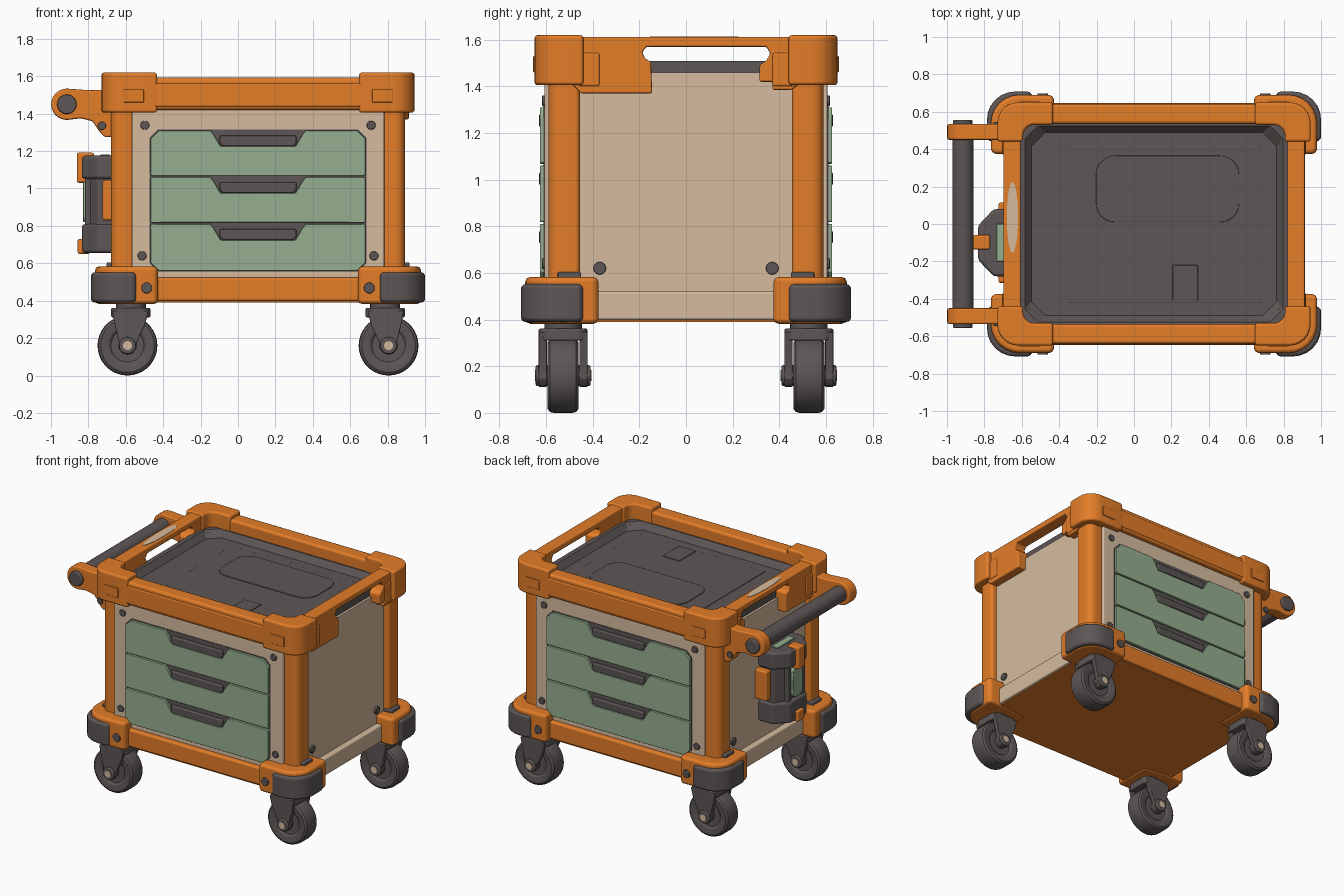
import bpy, bmesh, math
from mathutils import Vector

if "Cube" in bpy.data.objects:
    bpy.data.objects.remove(bpy.data.objects["Cube"])

C = 0.107  # x centre of the cabinet (the push handle sticks out on -x)


def material(name, rgb):
    m = bpy.data.materials.new(name)
    m.diffuse_color = (*rgb, 1)
    m.use_nodes = True
    m.node_tree.nodes["Principled BSDF"].inputs["Base Color"].default_value = m.diffuse_color
    return m


ORANGE = material("orange_frame", (0.77, 0.205, 0.022))
DARK = material("dark_grey", (0.11, 0.092, 0.092))
BEIGE = material("beige_panel", (0.67, 0.50, 0.345))
GREEN = material("sage_green", (0.30, 0.43, 0.275))


def loft(name, rings, mat, bevel=0.0, sx=1, sy=1, o=C, seg=2):
    """Join equal rings of 3D points, cap both ends, mirror by sx / sy."""
    bm = bmesh.new()
    vs = [[bm.verts.new((o + sx * p[0], sy * p[1], p[2])) for p in r] for r in rings]
    n = len(vs[0])
    for a, b in zip(vs, vs[1:]):
        for i in range(n):
            bm.faces.new((a[i], a[(i + 1) % n], b[(i + 1) % n], b[i]))
    bm.faces.new(vs[0])
    bm.faces.new(vs[-1])
    bmesh.ops.recalc_face_normals(bm, faces=bm.faces)
    me = bpy.data.meshes.new(name)
    bm.to_mesh(me)
    bm.free()
    me.materials.append(mat)
    me.shade_smooth()
    me.set_sharp_from_angle(angle=math.radians(22))
    ob = bpy.data.objects.new(name, me)
    bpy.context.collection.objects.link(ob)
    if bevel:
        b = ob.modifiers.new("bevel", 'BEVEL')
        b.width, b.segments, b.limit_method = bevel, seg, 'ANGLE'
        b.angle_limit = math.radians(35)
        b.harden_normals = True
    return ob


def place(p, axis, h):
    return {'x': (h, p[0], p[1]), 'y': (p[0], h, p[1]), 'z': (p[0], p[1], h)}[axis]


def prism(name, pts, axis, lo, hi, mat, bevel=0.0, **k):
    return loft(name, [[place(p, axis, h) for p in pts] for h in (lo, hi)], mat, bevel, **k)


def box(name, x0, x1, y0, y1, z0, z1, mat, bevel=0.0, **k):
    return prism(name, [(x0, y0), (x1, y0), (x1, y1), (x0, y1)], 'z', z0, z1, mat, bevel, **k)


def circle(c, r, n=28):
    return [(c[0] + r * math.cos(2 * math.pi * i / n), c[1] + r * math.sin(2 * math.pi * i / n)) for i in range(n)]


def cyl(name, c, r, axis, lo, hi, mat, bevel=0.0, **k):
    return prism(name, circle(c, r), axis, lo, hi, mat, bevel, **k)


def fillet(pts, n=6):
    """Points (u, v, radius) -> outline with rounded corners."""
    out = []
    for i, (u, v, r) in enumerate(pts):
        p = Vector((u, v))
        if not r:
            out.append((u, v))
            continue
        a = p + (Vector(pts[i - 1][:2]) - p).normalized() * r
        b = p + (Vector(pts[(i + 1) % len(pts)][:2]) - p).normalized() * r
        w = 0.7071  # rational curve = true quarter arc
        for j in range(n + 1):
            t = j / n
            k0, k1, k2 = (1 - t) ** 2, 2 * t * (1 - t) * w, t * t
            q = (a * k0 + p * k1 + b * k2) / (k0 + k1 + k2)
            out.append((q.x, q.y))
    return out


def rect(u0, u1, v0, v1, r):
    return fillet([(u0, v0, r), (u1, v0, r), (u1, v1, r), (u0, v1, r)])


# --- cabinet core and floor
box("cabinet_core", -0.742, 0.742, -0.48, 0.48, 0.41, 1.46, BEIGE)
box("floor_plate", -0.765, 0.765, -0.625, 0.625, 0.39, 0.42, ORANGE)

# --- tray on top, with sloped rim and shallow raised pads
def tray_ring(a, b, c, z):
    return [(a, b - c, z), (a - c, b, z), (c - a, b, z), (-a, b - c, z),
            (-a, c - b, z), (c - a, -b, z), (a - c, -b, z), (a, c - b, z)]


loft("tray", [tray_ring(.725, .56, .02, 1.42), tray_ring(.725, .56, .02, 1.51), tray_ring(.69, .525, .07, 1.51),
              tray_ring(.655, .49, .075, 1.468)], DARK)
box("tray_field", -0.45, 0.57, -0.42, 0.42, 1.46, 1.472, DARK, 0.003)
prism("tray_pad", rect(-0.31, 0.455, 0.01, 0.365, 0.1), 'z', 1.46, 1.477, DARK, 0.003)
box("tray_square", 0.1, 0.235, -0.41, -0.22, 1.46, 1.477, DARK, 0.003)

# --- front and back: panel, drawers, rails, screws
for sy, side in ((-1, "front"), (1, "back")):
    box(side + "_panel", -0.675, 0.675, 0.47, 0.607, 0.51, 1.44, BEIGE, 0.008, sy=sy)
    c = 0.045
    prism(side + "_drawer_recess", [(-.58 + c, .555), (.58 - c, .555), (.58, .555 + c), (.58, 1.315 - c),
          (.58 - c, 1.315), (-.58 + c, 1.315), (-.58, 1.315 - c), (-.58, .555 + c)], 'y', 0.58, 0.611, DARK, sy=sy)
    for i, (z0, z1) in enumerate(((0.56, 0.81), (0.818, 1.06), (1.068, 1.31))):
        cb, ct = (c if i == 0 else .006), (c if i == 2 else .006)
        half = [(.575 - cb, z0), (.575, z0 + cb), (.575, z1 - ct), (.575 - ct, z1), (.255, z1),
                (.235, z1 - .025), (.2, z1 - .085)]
        prism(f"{side}_drawer_{i + 1}", half + [(-u, z) for u, z in reversed(half)], 'y', 0.59, 0.627, GREEN,
              0.008, sy=sy)
        h = [(.205, z1 - .028), (.205, z1 - .07), (.185, z1 - .084)]
        prism(f"{side}_drawer_pull_{i + 1}", h + [(-u, z) for u, z in reversed(h)],
              'y', 0.59, 0.63, DARK, 0.007, sy=sy)
    box(side + "_top_rail", -0.6, 0.6, 0.535, 0.642, 1.42, 1.592, ORANGE, 0.018, sy=sy)
    box(side + "_top_lip", -0.56, 0.56, 0.6, 0.648, 1.435, 1.565, ORANGE, 0.012, sy=sy)
    box(side + "_bottom_rail", -0.6, 0.6, 0.48, 0.64, 0.397, 0.525, ORANGE, 0.015, sy=sy)
    for sx in (-1, 1):
        for u, z, v, r in ((.605, 1.338, .617, .024), (.62, .64, .617, .024), (.595, .468, .699, .029)):
            cyl(side + "_screw", (u, z), r, 'y', 0.58, v, DARK, 0.005, sx=sx, sy=sy)

# --- left and right: slotted rails, bottom rails, screws
for sx, side in ((-1, "left"), (1, "right")):
    prism(side + "_top_rail", [(-.5, 1.612), (.5, 1.612), (.5, 1.42), (.45, 1.385), (.37, 1.385), (.37, 1.42),
          (.315, 1.42), (.315, 1.49), (.345, 1.512), (.362, 1.54), (.345, 1.57), (-.17, 1.57), (-.188, 1.545),
          (-.175, 1.52), (-.15, 1.505), (-.145, 1.37), (-.45, 1.37), (-.5, 1.42)], 'x', 0.713, 0.806, ORANGE,
          0.008, sx=sx)
    box(side + "_bottom_rail", 0.6, 0.782, -0.42, 0.42, 0.398, 0.522, BEIGE, 0.012, sx=sx)
    for v in (-0.37, 0.37):
        cyl(side + "_panel_screw", (v, 0.62), 0.027, 'x', 0.73, 0.756, DARK, 0.005, sx=sx)
    for v0, v1 in ((-.46, -.37), (.37, .46)):
        box(side + "_flange", 0.72, 0.812, v0, v1, 1.4, 1.545, ORANGE, 0.01, sx=sx)
ell = [(0.757 + 0.03 * math.cos(t * math.pi / 12), 0.035 + 0.19 * math.sin(t * math.pi / 12)) for t in range(24)]
prism("left_rail_inlay", ell, 'z', 1.6, 1.615, BEIGE, sx=-1)

# --- four corners: post, caps, bumper, caster
for sx in (-1, 1):
    for sy in (-1, 1):
        k = dict(sx=sx, sy=sy)
        tag = ("front_" if sy < 0 else "back_") + ("left_" if sx < 0 else "right_")
        prism(tag + "post", fillet([(.665, .455, 0), (.785, .455, .02), (.785, .59, .05), (.665, .59, .02)]),
              'z', 0.5, 1.5, ORANGE, **k)
        prism(tag + "top_corner", fillet([(.54, .65, .015), (.837, .65, .11), (.837, .44, .015), (.70, .44, .015),
              (.70, .53, .06), (.54, .53, .015)]), 'z', 1.405, 1.62, ORANGE, 0.036, seg=3, **k)
        box(tag + "corner_badge", 0.61, 0.72, 0.63, 0.656, 1.46, 1.53, ORANGE, 0.005, **k)
        prism(tag + "bottom_corner", fillet([(.535, .40, .02), (.70, .375, .02), (.872, .375, .03), (.872, .69, .15),
              (.535, .69, .03)]), 'z', 0.382, 0.583, ORANGE, 0.022, **k)
        prism(tag + "bumper", fillet([(.65, .6, .02), (.65, .708, .03), (.893, .708, .15), (.893, .44, .03),
              (.8, .44, .02), (.8, .6, .04)]), 'z', 0.39, 0.552, DARK, 0.025, seg=3, **k)
        box(tag + "post_clamp", 0.70, 0.81, 0.45, 0.55, 0.57, 0.605, DARK, 0.008, **k)
        # caster
        wu, wz, wv = 0.698, 0.16, 0.527
        prof = [(-.05, .06), (-.05, .088), (-.06, .1), (-.066, .125), (-.066, .143), (-.056, .156), (-.04, .16)]
        prof += [(-y, r) for y, r in reversed(prof)]
        loft(tag + "wheel", [[place(p, 'y', wv + y) for p in circle((wu, wz), r, 36)] for y, r in prof], DARK, **k)
        for d in (-1, 1):
            leg = [(.585, .345), (.78, .345), (.765, .27)]
            leg += [(wu + .05 * math.cos(a), wz + .05 * math.sin(a)) for a in (.4, -.3, -1, -1.6, -2.2, -2.8, -3.4)]
            leg += [(.605, .27)]
            lo, hi = sorted((wv + d * .07, wv + d * .105))
            prism(tag + "fork_leg", leg, 'y', lo, hi, DARK, 0.006, **k)
            lo, hi = sorted((wv + d * .05, wv + d * .118))
            cyl(tag + "axle_boss", (wu, wz), 0.045, 'y', lo, hi, DARK, 0.008, **k)
            lo, hi = sorted((wv + d * .1, wv + d * .121))
            cyl(tag + "axle_cap", (wu, wz), 0.024, 'y', lo, hi, BEIGE, **k)
        prism(tag + "fork_plate", rect(.575, .785, .422, .632, .05), 'z', 0.31, 0.362, DARK, 0.008, **k)
        cyl(tag + "swivel", (.68, wv), 0.08, 'z', 0.35, 0.40, DARK, **k)

# --- push handle on the left
cyl("handle_bar", (1.022, 1.45), 0.056, 'y', -0.47, 0.47, DARK, sx=-1)
arc = [(1.022 + .084 * math.cos(math.radians(a)), 1.45 + .084 * math.sin(math.radians(a))) for a in range(90, -100, -15)]
arm = arc + [(.95, 1.375), (.885, 1.36), (.845, 1.30), (.82, 1.275), (.78, 1.275), (.78, 1.53), (.9, 1.525)]
for sy, side in ((-1, "front"), (1, "back")):
    prism(side + "_handle_arm", arm, 'y', 0.45, 0.535, ORANGE, 0.01, sx=-1, sy=sy)
    cyl(side + "_handle_end", (1.022, 1.45), 0.052, 'y', 0.5, 0.557, DARK, 0.008, sx=-1, sy=sy)
    cyl(side + "_arm_screw", (.835, 1.335), 0.022, 'y', 0.5, 0.545, DARK, 0.004, sx=-1, sy=sy)

# --- canister case hung on the left side (absolute x)
def octagon(d, w):
    return [(-.63, -.1 - w), (-.75, -.1 - w), (-d, -.1 - w * .5), (-d, -.1 + w * .5), (-.75, -.1 + w), (-.63, -.1 + w)]


prism("case_body", octagon(.80, .165), 'z', 0.7, 1.12, DARK, 0.01, o=0)
prism("case_top", octagon(.835, .18), 'z', 1.05, 1.175, DARK, 0.018, o=0)
prism("case_bottom", octagon(.835, .18), 'z', 0.655, 0.81, DARK, 0.018, o=0)
prism("case_window", rect(-.155, -.045, .82, 1.04, .04), 'x', -.828, -.78, GREEN, 0.006, o=0)
box("case_label", -.735, -.685, -.2, 0, 1.165, 1.182, GREEN, 0.004, o=0)
box("case_top_clip", -.862, -.77, -.137, -.06, 1.03, 1.192, ORANGE, 0.012, o=0)
box("case_bottom_clip", -.858, -.79, -.137, -.06, 0.65, 0.73, ORANGE, 0.012, o=0)
for s, side in ((-1, "front"), (1, "back")):
    y0, y1 = sorted((-.1 + s * .155, -.1 + s * .215))
    box(side + "_case_bracket", -.725, -.62, y0, y1, 0.83, 1.045, ORANGE, 0.012, o=0)
    y0, y1 = sorted((-.1 + s * .06, -.1 + s * .1))
    box(side + "_case_pillar", -.818, -.77, y0, y1, 0.78, 1.08, DARK, 0.008, o=0)
